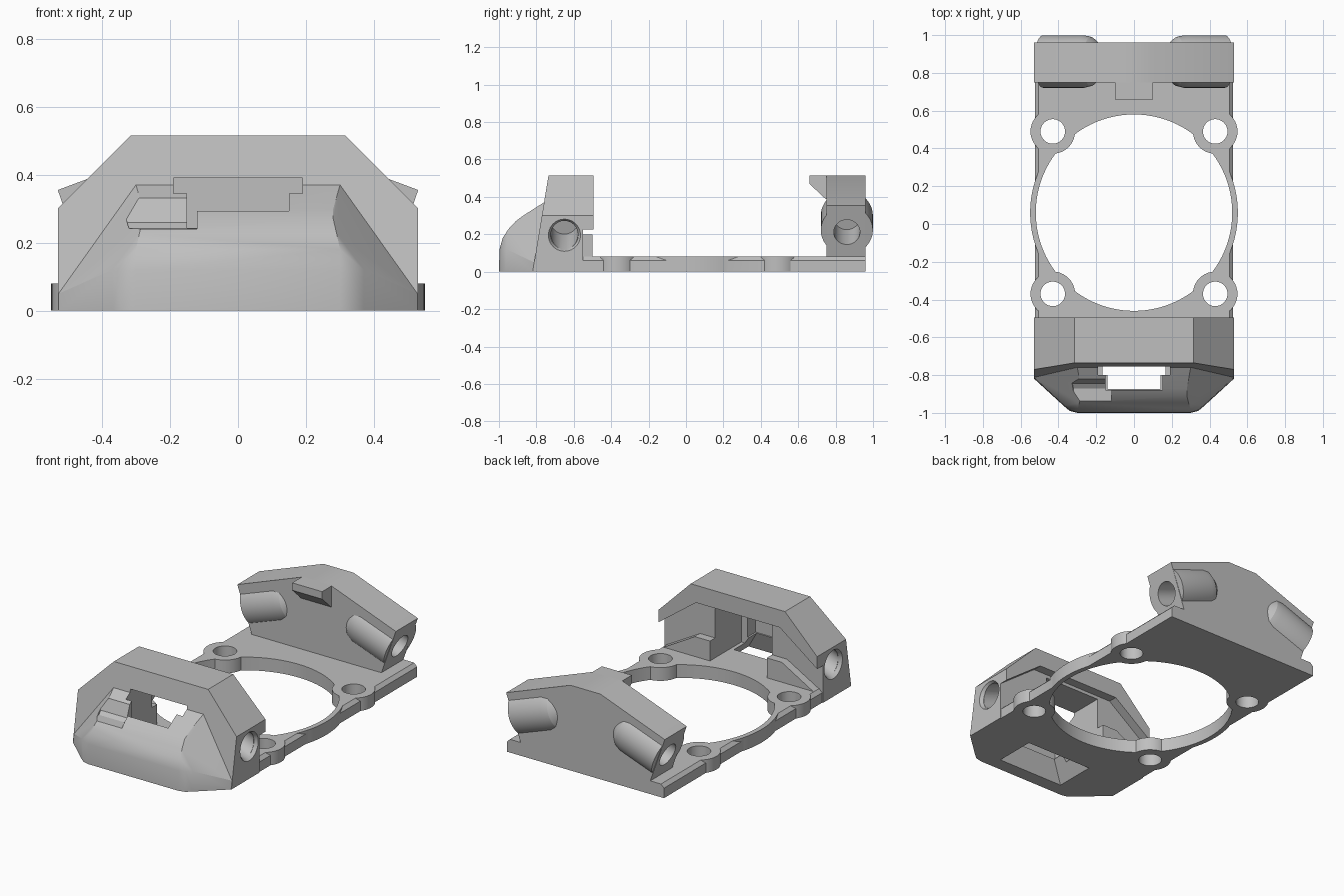
import bpy, bmesh, math
from mathutils import Vector

if "Cube" in bpy.data.objects:
    bpy.data.objects.remove(bpy.data.objects["Cube"], do_unlink=True)

grey = bpy.data.materials.new("plain grey")
grey.use_nodes = True
GREY = (0.52, 0.52, 0.52, 1)
grey.diffuse_color = GREY
grey.node_tree.nodes["Principled BSDF"].inputs["Base Color"].default_value = GREY


def finish(name, bm):
    bmesh.ops.recalc_face_normals(bm, faces=bm.faces)
    mesh = bpy.data.meshes.new(name)
    bm.to_mesh(mesh)
    bm.free()
    mesh.materials.append(grey)
    ob = bpy.data.objects.new(name, mesh)
    bpy.context.scene.collection.objects.link(ob)
    return ob


def hull(name, pts):
    """Convex solid around points."""
    bm = bmesh.new()
    for p in pts:
        bm.verts.new(p)
    res = bmesh.ops.convex_hull(bm, input=bm.verts)
    junk = [g for g in res["geom_interior"] if isinstance(g, bmesh.types.BMVert)]
    bmesh.ops.delete(bm, geom=junk, context="VERTS")
    bmesh.ops.dissolve_limit(bm, angle_limit=0.01, verts=bm.verts, edges=bm.edges)
    return finish(name, bm)


def prism(name, pts, place, a, b):
    """Extrude a 2D outline from a to b; place maps (u, v, t) to xyz."""
    bm = bmesh.new()
    lo = [bm.verts.new(place(u, v, a)) for u, v in pts]
    hi = [bm.verts.new(place(u, v, b)) for u, v in pts]
    bm.faces.new(lo)
    bm.faces.new(hi)
    for i in range(len(pts)):
        j = (i + 1) % len(pts)
        bm.faces.new((lo[i], lo[j], hi[j], hi[i]))
    return finish(name, bm)


def along_y(u, v, t):
    return (u, t, v)


def along_x(u, v, t):
    return (t, u, v)


def box(name, x0, x1, y0, y1, z0, z1):
    return hull(name, [(x, y, z) for x in (x0, x1) for y in (y0, y1) for z in (z0, z1)])


def mirrored(half):
    """Complete a right-hand outline with its mirror image."""
    return half + [(-u, v) for u, v in reversed(half)]


def tube(name, start, axis, rings, n=40):
    """Convex turned solid from (distance, radius) rings."""
    axis = Vector(axis).normalized()
    p = axis.orthogonal().normalized()
    q = axis.cross(p)
    pts = []
    for d, r in rings:
        for i in range(n):
            a = math.tau * i / n
            pts.append(Vector(start) + axis * d + (p * math.cos(a) + q * math.sin(a)) * r)
    return hull(name, pts)


def combine(ob, other, op):
    mod = ob.modifiers.new("bool", "BOOLEAN")
    mod.operation = op
    mod.solver = "EXACT"
    mod.object = other
    bpy.context.view_layer.update()
    deps = bpy.context.evaluated_depsgraph_get()
    mesh = bpy.data.meshes.new_from_object(ob.evaluated_get(deps))
    ob.modifiers.clear()
    ob.data = mesh
    bpy.data.objects.remove(other, do_unlink=True)


def add(ob, other):
    combine(ob, other, "UNION")


def cut(ob, other):
    combine(ob, other, "DIFFERENCE")


UP = (0, 0, 1)
T = 0.08           # plate thickness
TILT = math.radians(20)
SIDES = (-1, 1)


def inward(s):
    return (-s * math.cos(TILT), 0, math.sin(TILT))


# Base plate: chamfered strip, ring, big opening, four screw ears
plate = prism("base_plate", mirrored([(0.525, 0), (0.525, 0.06), (0.505, T)]), along_y, -0.56, 0.96)
add(plate, tube("ring", (0, 0.06, 0), UP, [(0, 0.55), (T, 0.55)], 96))
cut(plate, tube("opening", (0, 0.06, -0.1), UP, [(0, 0.52), (0.3, 0.52)], 96))
ears = [(s * 0.43, y) for s in SIDES for y in (0.49, -0.37)]
for x, y in ears:
    add(plate, tube("ear", (x, y, 0), UP, [(0, 0.118), (T, 0.118)]))
for x, y in ears:
    cut(plate, tube("screw_hole", (x, y, -0.1), UP, [(0, 0.065), (0.3, 0.065)]))

# Front housing: arch with a leaning front face
arch = mirrored([(0.53, 0), (0.53, 0.3), (0.315, 0.515)])
housing = prism("front_housing", arch,
                lambda u, v, t: (u, -0.55 if t else -0.82 + 0.165 * v, v), 0, 1)

# Sloping rounded nose
nose_half = [(0.528, -0.80, 0), (0.528, -0.82, 0), (0.528, -0.812, 0.05), (0.528, -0.79, 0.05),
             (0.30, -0.73, 0.37), (0.30, -0.76, 0.37), (0.28, -0.87, 0.30), (0.28, -0.91, 0.27),
             (0.29, -0.95, 0.227), (0.30, -0.98, 0.18), (0.30, -0.997, 0.12), (0.30, -1.0, 0),
             (0.34, -0.99, 0), (0.34, -0.985, 0.12), (0.37, -0.965, 0), (0.37, -0.96, 0.12)]
add(housing, hull("nose", [(s * x, y, z) for s in SIDES for x, y, z in nose_half]))

# Inner cavity, window and flared opening underneath
cut(housing, box("cavity", -0.19, 0.19, -0.80, -0.5, T, 0.39))
cut(housing, box("window", -0.15, 0.15, -0.88, -0.70, 0.12, 0.378))
cut(housing, hull("under_opening",
                  [(s * w, y, z) for s in SIDES for w, y0, y1, z in
                   ((0.23, -0.92, -0.66, -0.01), (0.125, -0.865, -0.72, 0.14)) for y in (y0, y1)]))

# Finger groove beside the window
groove = [(-0.96, 0.24), (-0.87, 0.243), (-0.845, 0.26), (-0.82, 0.33), (-0.82, 0.42), (-0.96, 0.42)]
cut(housing, prism("groove", groove,
                   lambda u, v, t: (t - (0 if t > -0.2 else 0.3 * (v - 0.24)), u, v), -0.32, -0.12))

# Tilted sockets in the arch sides
for s in SIDES:
    start = Vector((s * 0.53, -0.65, 0.19)) - Vector(inward(s)) * 0.04
    cut(housing, tube("socket", start, inward(s), [(0, 0.072), (0.27, 0.072)]))
    cut(housing, tube("socket_rim", (s * 0.54, -0.65, 0.195), (-s, 0, 0), [(0, 0.092), (0.03, 0.074)]))

# Overhanging rim behind the arch, with foot gussets below
rim = [(0.53, 0.225), (0.53, 0.3), (0.315, 0.515)]
rim = mirrored(rim) + [(-0.28, 0.41), (0.28, 0.41)]
prism("arch_rim", rim, along_y, -0.552, -0.495)
for s in SIDES:
    prism("foot_gusset", [(s * 0.19, T), (s * 0.19, 0.2), (s * 0.29, 0.2), (s * 0.5, T)],
          along_y, -0.552, -0.5)

# Rear block with tilted bosses
block = prism("rear_block", mirrored([(0.43, 0.07), (0.53, 0.355), (0.1, 0.515)]), along_y, 0.75, 0.96)
for s in SIDES:
    add(block, tube("boss", (s * 0.481, 0.86, 0.222), inward(s),
                    [(0, 0.139), (0.23, 0.139), (0.27, 0.13), (0.32, 0.09)], 48))
for s in SIDES:
    start = Vector((s * 0.478, 0.86, 0.212)) - Vector(inward(s)) * 0.05
    cut(block, tube("boss_hole", start, inward(s), [(0, 0.07), (0.28, 0.07)]))

# Catch tab on the rear block
prism("catch_tab", [(0.76, 0.515), (0.66, 0.515), (0.66, 0.47), (0.745, 0.39), (0.76, 0.39)],
      along_x, -0.1, 0.1)

# Smooth curved walls, keep hard edges
bpy.ops.object.select_all(action="DESELECT")
for ob in bpy.context.scene.collection.objects:
    if ob.type == "MESH" and grey.name in ob.data.materials:
        ob.select_set(True)
        bpy.context.view_layer.objects.active = ob
bpy.ops.object.shade_smooth_by_angle(angle=math.radians(25))
